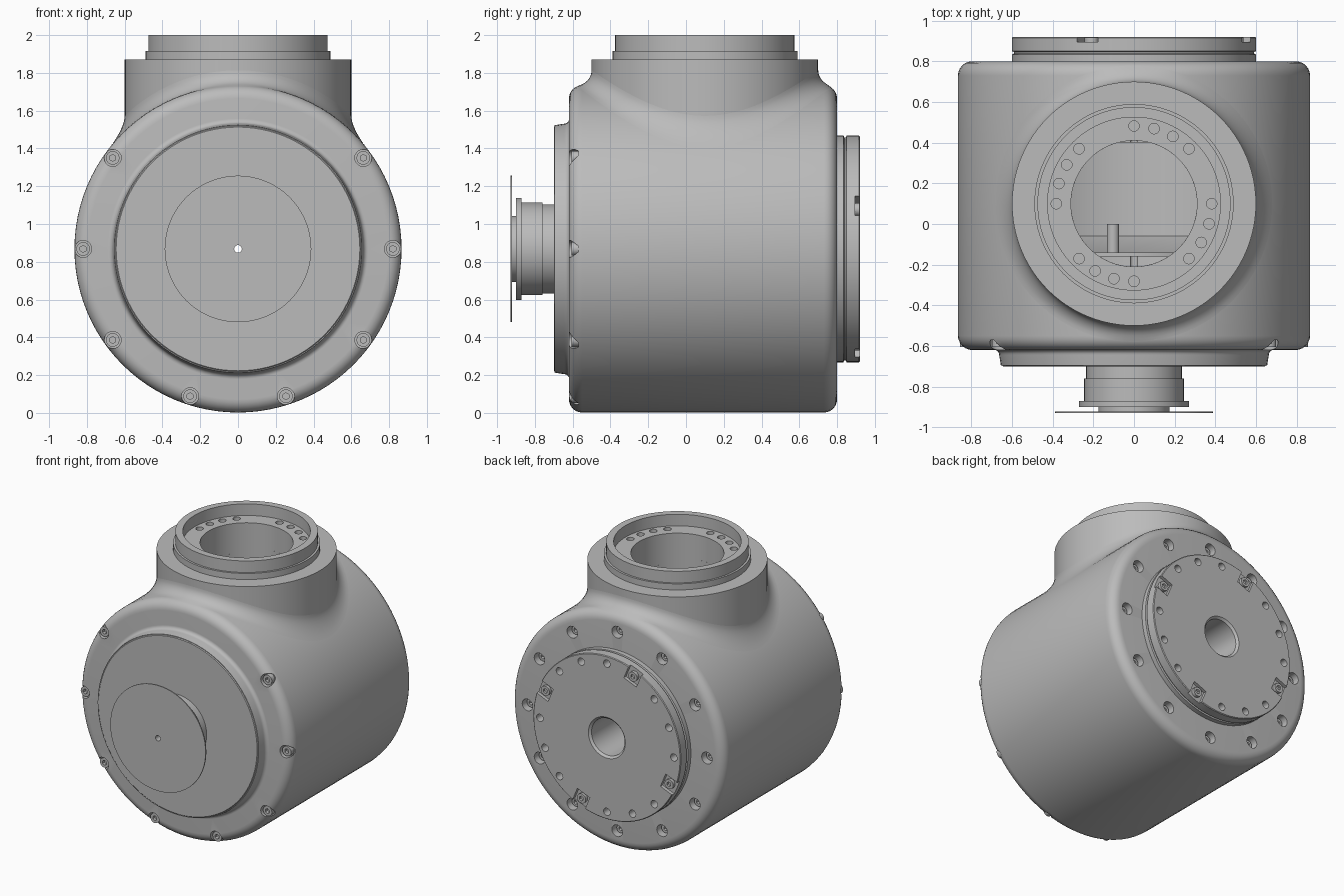
import bpy, bmesh, math
from mathutils import Matrix, Vector

cube = bpy.data.objects.get("Cube")
if cube:
    bpy.data.objects.remove(cube)

AXIS_Z = 0.868          # height of the housing axis
BODY_R = 0.866
NECK_Y = 0.1
ROUND = 0.07            # rounding of the housing rims
ALONG_Y = Matrix.Translation((0, 0, AXIS_Z)) @ Matrix.Rotation(-math.pi / 2, 4, 'X')
ALONG_Z = Matrix.Translation((0, NECK_Y, 0))

metal = bpy.data.materials.new("plain grey metal")
metal.use_nodes = True
GREY = (0.5, 0.5, 0.5, 1)
metal.diffuse_color = GREY
metal.node_tree.nodes["Principled BSDF"].inputs["Base Color"].default_value = GREY


def to_object(name, bm):
    bmesh.ops.recalc_face_normals(bm, faces=bm.faces)
    mesh = bpy.data.meshes.new(name)
    bm.to_mesh(mesh)
    bm.free()
    mesh.materials.append(metal)
    obj = bpy.data.objects.new(name, mesh)
    bpy.context.collection.objects.link(obj)
    return obj


def lathe(name, profile, place, steps=72):
    """Spin a closed (radius, position) outline around an axis."""
    bm = bmesh.new()
    verts = [bm.verts.new((r, 0, t)) for r, t in profile]
    edges = [bm.edges.new((verts[i - 1], verts[i])) for i in range(len(verts))]
    bmesh.ops.spin(bm, geom=verts + edges, cent=(0, 0, 0), axis=(0, 0, 1),
                   angle=math.tau, steps=steps)
    bmesh.ops.remove_doubles(bm, verts=bm.verts, dist=1e-5)
    bm.transform(place)
    return to_object(name, bm)


def pins(name, places, radius, low, high, place, sides=20):
    """Cylinders parallel to the axis, at (radius, degrees) places."""
    bm = bmesh.new()
    for ring, degrees in places:
        a = math.radians(degrees)
        spot = Vector((ring * math.cos(a), ring * math.sin(a), (low + high) / 2))
        bmesh.ops.create_cone(bm, cap_ends=True, segments=sides, radius1=radius,
                              radius2=radius, depth=high - low,
                              matrix=place @ Matrix.Translation(spot))
    return to_object(name, bm)


def blocks(name, places, size, height, place):
    """Boxes turned to face outward from the axis."""
    bm = bmesh.new()
    for ring, degrees in places:
        turn = Matrix.Rotation(math.radians(degrees), 4, 'Z')
        bmesh.ops.create_cube(bm, size=1, matrix=place @ turn
                              @ Matrix.Translation((ring, 0, height))
                              @ Matrix.Diagonal((*size, 1)))
    return to_object(name, bm)


def cut(obj, *cutters):
    """Subtract cutters from a part and discard them."""
    for cutter in cutters:
        mod = obj.modifiers.new("cut", 'BOOLEAN')
        mod.operation = 'DIFFERENCE'
        mod.solver = 'EXACT'
        mod.object = cutter
    bpy.context.view_layer.update()
    graph = bpy.context.evaluated_depsgraph_get()
    mesh = bpy.data.meshes.new_from_object(obj.evaluated_get(graph))
    obj.modifiers.clear()
    obj.data = mesh
    for cutter in cutters:
        bpy.data.objects.remove(cutter)


def arc(cr, ct, radius, start, end, steps=6):
    angles = [math.radians(start + (end - start) * i / steps) for i in range(steps + 1)]
    return [(cr + radius * math.cos(a), ct + radius * math.sin(a)) for a in angles]


def socket_screws(name, places, radius, low, high, place):
    heads = pins(name, places, radius, low, high, place)
    depth = (high - low) * 0.6
    top, bottom = (high + 0.01, high - depth) if high > 0 else (low + depth, low - 0.01)
    cut(heads, pins("socket_cutter", places, radius * 0.5, bottom, top, place, 6))


BORE = 0.02
# Housing with raised front lip and a socket for the output flange
housing = lathe("housing", [(BORE, -0.65), (0.63, -0.65), (0.63, -0.695), (0.655, -0.695)]
                + arc(0.69, -0.645, 0.027, 180, 90)
                + arc(BODY_R - ROUND, -0.62 + ROUND, ROUND, -90, 0)
                + arc(BODY_R - ROUND, 0.80 - ROUND, ROUND, 0, 90)
                + [(0.25, 0.80), (0.25, 0.55), (BORE, 0.55)], ALONG_Y, 96)
cavity = lathe("cavity_cutter", [(0, -0.15), (0.55, -0.15), (0.74, -0.06),
                                 (0.74, 0.4), (0, 0.4)], ALONG_Y)
bore = pins("bore_cutter", [(0, 0)], 0.31, AXIS_Z, 1.9, ALONG_Z, 64)
front_spots = [(0.82, 36 * i) for i in range(10) if i not in (7, 8)]
back_spots = [(0.73, 30 * i) for i in range(12)]
cut(housing, cavity, bore,
    pins("front_cutter", front_spots, 0.045, -0.75, -0.57, ALONG_Y),
    pins("back_cutter", back_spots, 0.043, 0.73, 0.85, ALONG_Y))
socket_screws("front_screws", front_spots, 0.036, -0.605, -0.565, ALONG_Y)
socket_screws("back_screws", back_spots, 0.032, 0.725, 0.76, ALONG_Y)

# Front cover, stepped hub and thin end disc
lathe("front_cover", [(BORE, -0.7), (0.645, -0.7), (0.65, -0.695), (0.65, -0.64),
                      (BORE, -0.64)], ALONG_Y, 96)
lathe("front_hub", [(BORE, -0.69), (0.235, -0.69), (0.235, -0.76), (0.245, -0.76),
                    (0.245, -0.87), (0.27, -0.87), (0.27, -0.9), (0.175, -0.9),
                    (0.175, -0.923), (BORE, -0.923)], ALONG_Y)
lathe("end_disc", [(BORE, -0.922), (0.388, -0.922), (0.388, -0.93), (BORE, -0.93)], ALONG_Y)

# Output flange on the back, with bolt holes and notched screws
flange = lathe("output_flange", [(BORE, 0.55), (0.245, 0.55), (0.245, 0.79), (0.6, 0.79),
                                 (0.6, 0.834), (0.59, 0.838), (0.59, 0.846), (0.6, 0.85),
                                 (0.6, 0.915), (0.595, 0.92), (0.15, 0.92),
                                 (0.135, 0.905), (0.135, 0.6), (BORE, 0.6)], ALONG_Y, 96)
ring = [(0.545, 22.5 * i) for i in range(16)]
notches = [spot for i, spot in enumerate(ring) if i % 4 == 3]
cut(flange,
    pins("hole_cutter", [s for s in ring if s not in notches], 0.027, 0.86, 0.95, ALONG_Y),
    blocks("notch_cutter", [(r + 0.03, d) for r, d in notches], (0.16, 0.11, 0.05),
           0.92, ALONG_Y))
socket_screws("flange_screws", notches, 0.035, 0.89, 0.918, ALONG_Y)

# Upright neck with recessed bolt ring
neck = lathe("neck", [(0.31, 1.45), (0.6, 1.45), (0.6, 1.87), (0.49, 1.87), (0.49, 1.915),
                      (0.475, 1.915), (0.475, 2.0), (0.425, 2.0), (0.425, 1.915),
                      (0.31, 1.915)], ALONG_Z, 96)
neck_spots = [(0.382, 90 * q - 15 * i) for q in range(4) for i in range(4)]
cut(neck, pins("neck_cutter", neck_spots, 0.026, 1.84, 1.95, ALONG_Z))

# Blend that flows from the neck onto the curved housing
bm = bmesh.new()
SEGS, BLEND = 96, 0.08
rows = []
for r, h in arc(0.6 + BLEND, BLEND, BLEND, 270, 180, 8):
    row = []
    for i in range(SEGS):
        a = math.tau * i / SEGS
        x, y = r * math.cos(a), NECK_Y + r * math.sin(a)
        over = max(0, -0.62 + ROUND - y, y - 0.80 + ROUND)
        radius = BODY_R - ROUND + math.sqrt(ROUND ** 2 - over ** 2)
        row.append(bm.verts.new((x, y, AXIS_Z + math.sqrt(radius ** 2 - x * x) + h)))
    rows.append(row)
for low, high in zip(rows, rows[1:]):
    for i in range(SEGS):
        bm.faces.new((low[i - 1], low[i], high[i], high[i - 1]))
blend = to_object("neck_blend", bm)
if sum(f.normal.z for f in blend.data.polygons) < 0:
    blend.data.flip_normals()

# Inner plate and locating pin seen through the neck
lathe("inner_plate", [(BORE, -0.16), (0.5, -0.16), (0.5, -0.14), (BORE, -0.14)], ALONG_Y)
pins("inner_pin", [(0.16, 230)], 0.03, -0.15, 0.0, ALONG_Y)

# Smooth curved surfaces, keep machined edges crisp
bpy.ops.object.select_all(action='DESELECT')
parts = [o for o in bpy.context.scene.objects
         if o.type == 'MESH' and metal.name in o.data.materials]
for part in parts:
    part.select_set(True)
bpy.context.view_layer.objects.active = parts[0]
bpy.ops.object.shade_smooth_by_angle(angle=math.radians(30))
